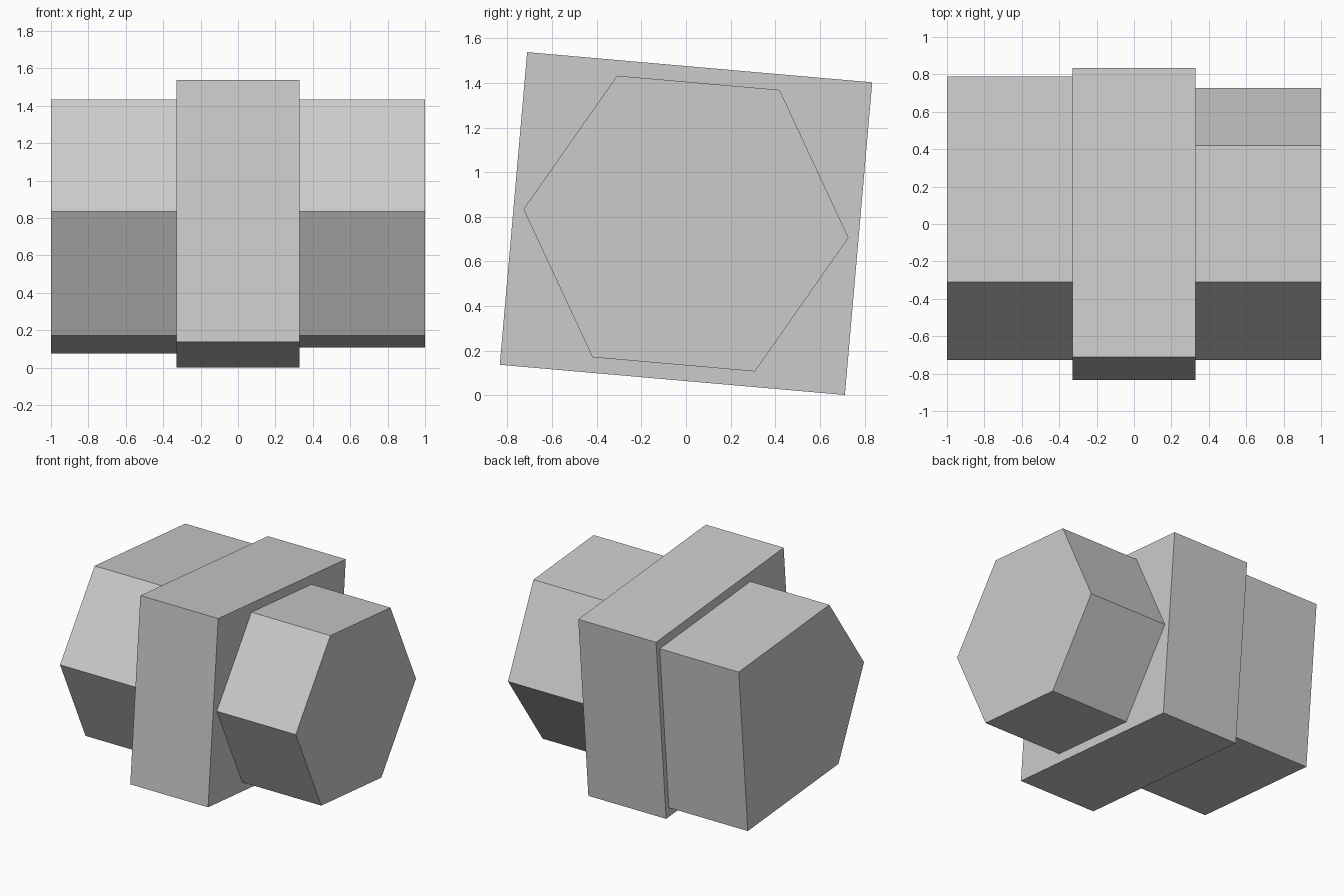
import bpy
from math import cos, sin, radians

if "Cube" in bpy.data.objects:
    bpy.data.objects.remove(bpy.data.objects["Cube"], do_unlink=True)

TILT = radians(-5)
CENTRE_Z = 0.77
RADIUS = 0.731

grey = bpy.data.materials.new("plain grey")
grey.use_nodes = True
colour = (0.6, 0.6, 0.6, 1)
grey.diffuse_color = colour
grey.node_tree.nodes["Principled BSDF"].inputs["Base Color"].default_value = colour


def prism(name, profile, x0, x1):
    """Extrude a (y, z) profile along x and lean it about the shared axis."""
    n = len(profile)
    verts = [(x, y, z) for x in (x0, x1) for y, z in profile]
    faces = [tuple(reversed(range(n))), tuple(range(n, 2 * n))]
    faces += [(i, (i + 1) % n, n + (i + 1) % n, n + i) for i in range(n)]
    mesh = bpy.data.meshes.new(name)
    mesh.from_pydata(verts, [], faces)
    mesh.materials.append(grey)
    obj = bpy.data.objects.new(name, mesh)
    obj.location.z = CENTRE_Z
    obj.rotation_euler.x = TILT
    bpy.context.collection.objects.link(obj)
    return obj


hexagon = [(RADIUS * cos(radians(60 * i)), RADIUS * sin(radians(60 * i)))
           for i in range(6)]

# Central square-edged slab
w, h = 0.776, 0.703
prism("centre_slab", [(w, -h), (w, h), (-w, h), (-w, -h)], -0.33, 0.33)

# Hexagonal end on the left
prism("left_hexagonal_end", hexagon, 0.33, 1)

# Right end: pointed front half, flat back
back = 0.737
front_half = hexagon[2:5]
top, bottom = front_half[0][1], front_half[-1][1]
prism("right_flat_backed_end", front_half + [(back, bottom), (back, top)], -1, -0.33)
